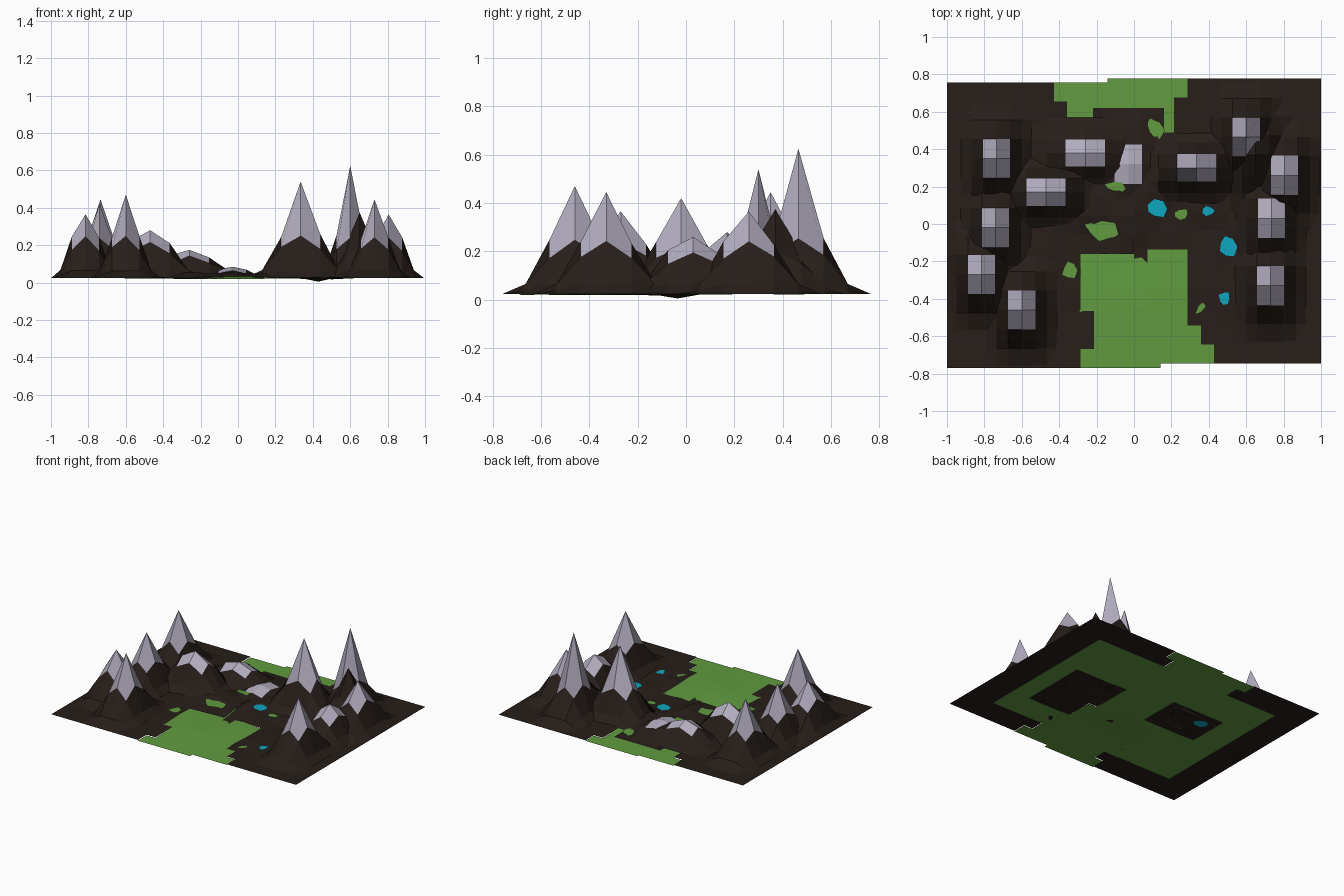
import bpy, math, random

if "Cube" in bpy.data.objects:
    bpy.data.objects.remove(bpy.data.objects["Cube"])
random.seed(4)


def material(name, rgb):
    m = bpy.data.materials.new(name)
    m.diffuse_color = (*rgb, 1)
    m.use_nodes = True
    m.node_tree.nodes["Principled BSDF"].inputs["Base Color"].default_value = m.diffuse_color
    return m


ROCK = material("rock", (0.020, 0.013, 0.010))
SNOW = material("snow", (0.45, 0.42, 0.52))
GRASS = material("grass", (0.12, 0.33, 0.05))
WATER = material("water", (0.005, 0.38, 0.52))


def make(name, verts, faces, mats, idx=None):
    me = bpy.data.meshes.new(name)
    me.from_pydata(verts, [], faces)
    for m in mats:
        me.materials.append(m)
    if idx:
        me.polygons.foreach_set("material_index", idx)
    me.update()
    ob = bpy.data.objects.new(name, me)
    bpy.context.collection.objects.link(ob)
    return ob


# Ground layout: open grass valley at front and back, rock elsewhere
def open_grass(x, y):
    if y > 0.45:
        left = -0.43 if y > 0.66 else -0.36 if y > 0.56 else 0.0
        return left < x < (0.29 if y > 0.67 else 0.21)
    if y < -0.14:
        left = -0.29 if y < -0.67 or -0.47 < y < -0.3 else -0.22
        if y > -0.22:
            left = -0.29
            if 0 < x < 0.07:
                return False
        right = 0.43 if y < -0.66 else 0.36 if y < -0.57 else 0.29
        return left < x < right
    return False


def under_grass(x, y):
    lake = 0.22 < x < 0.64 and -0.3 < y < 0.2
    hollow = -0.6 < x < -0.15 and -0.02 < y < 0.26
    return open_grass(x, y) or (abs(x) < 0.8 and -0.55 < y < 0.6 and not lake and not hollow)


BUMPS = [(-0.02, 0.02, 0.03, 0.12), (-0.25, 0.12, 0.035, 0.13), (0.08, 0.2, 0.025, 0.13),
         (0.43, -0.06, -0.028, 0.045), (0.5, -0.15, -0.008, 0.06), (0.12, 0.08, -0.015, 0.05)]


def rock_z(x, y):
    z = 0.025
    for bx, by, h, r in BUMPS:
        z += h * math.exp(-((x - bx) ** 2 + (y - by) ** 2) / r ** 2)
    if abs(x) < 0.6 and abs(y) < 0.5:
        z += random.uniform(-0.004, 0.006)
    return max(z, 0.0)


def grass_z(x, y):
    return 0.019 + 0.012 * math.exp(-(x / 0.25) ** 2 - ((y + 0.4) / 0.2) ** 2)


def sheet(name, x0, y0, y1, mat, height, keep, nx=16, ny=15):
    dx, dy = 2 / 28, (y1 - y0) / ny
    pts = [(x0 + i * dx, y0 + j * dy) for j in range(ny + 1) for i in range(nx + 1)]
    faces = []
    for j in range(ny):
        for i in range(nx):
            if keep(x0 + (i + .5) * dx, y0 + (j + .5) * dy):
                a = j * (nx + 1) + i
                faces.append((a, a + 1, a + nx + 2, a + nx + 1))
    used = sorted({v for f in faces for v in f})
    remap = {v: k for k, v in enumerate(used)}
    verts = [(*pts[v], height(*pts[v])) for v in used]
    make(name, verts, [tuple(remap[v] for v in f) for f in faces], [mat])


# Two overlapping ground tiles, slightly staggered in y
for side, x0, y0, y1, lift in (("left", -1, -0.77, 0.757, 0), ("right", -1 + 12 / 14, -0.745, 0.777, 0.002)):
    mid = (lambda x: x < 0) if side == "left" else (lambda x: x > 0)
    sheet(side + "_rock_ground", x0, y0, y1, ROCK, rock_z,
          lambda x, y: not open_grass(x, y) and mid(x))
    sheet(side + "_grass_ground", x0, y0, y1, GRASS,
          lambda x, y: grass_z(x, y) + lift, under_grass)


# Mountains: nested square rings rising to a snowy peak, with lower corners
def mountain(k, x, y, peak, shoulder, turned, snowy=True):
    short = [0, 0.073, 0.135, 0.19]
    long = [0, 0.105, 0.205, 0.3]
    sx, sy = (long, short) if turned else (short, long)
    heights = [peak, shoulder, 0.065 if shoulder > 0.1 else 0.04, 0.024]
    verts, faces, idx = [], [], []
    for j in range(-3, 4):
        for i in range(-3, 4):
            ring = max(abs(i), abs(j))
            z = heights[ring]
            if abs(i) == abs(j):
                z *= [1, 0.74, 0.6, 1][ring]
            if ring in (1, 2):
                z *= random.uniform(0.95, 1.04)
            vx = x + math.copysign(sx[abs(i)], i)
            vy = y + math.copysign(sy[abs(j)], j)
            verts.append((max(-1, min(1, vx)), max(-0.77, min(0.775, vy)), z))
    for j in range(6):
        for i in range(6):
            a = j * 7 + i
            faces.append((a, a + 1, a + 8, a + 7))
            idx.append(1 if snowy and i in (2, 3) and j in (2, 3) else 0)
    make(f"mountain_{k}", verts, faces, [ROCK, SNOW], idx)


PEAKS = [(-0.735, 0.35, 0.445, 0.24, 0), (-0.74, -0.02, 0.42, 0.23, 0),
         (-0.815, -0.27, 0.365, 0.24, 0), (-0.6, -0.46, 0.47, 0.245, 0),
         (-0.47, 0.17, 0.28, 0.22, 1), (-0.26, 0.38, 0.175, 0.14, 1),
         (-0.03, 0.32, 0.085, 0.068, 0), (0.335, 0.3, 0.54, 0.25, 1),
         (0.6, 0.465, 0.625, 0.25, 0), (0.805, 0.26, 0.365, 0.235, 0),
         (0.735, 0.03, 0.26, 0.2, 0), (0.73, -0.33, 0.445, 0.24, 0)]
for k, p in enumerate(PEAKS):
    mountain(k + 1, *p)
mountain("spur", 0.65, 0.37, 0.375, 0.2, False, False)


# Small irregular pools and grass tufts lying on the rock
def patch(name, x, y, rx, ry, mat, z):
    n = 7
    verts = []
    for i in range(n):
        a = 2 * math.pi * i / n
        r = random.uniform(0.7, 1.1)
        verts.append((x + rx * r * math.cos(a), y + ry * r * math.sin(a), z))
    make(name, verts, [tuple(range(n))], [mat])


for k, (x, y, rx, ry, z) in enumerate([(0.12, 0.08, 0.06, 0.055, 0.05), (0.395, 0.07, 0.037, 0.03, 0.036),
                                       (0.5, -0.12, 0.055, 0.065, 0.03), (0.485, -0.4, 0.033, 0.045, 0.033),
                                       (-0.47, 0.14, 0.06, 0.05, 0.02)]):
    patch(f"pool_{k + 1}", x, y, rx, ry, WATER, z)
for k, (x, y, rx, ry, z) in enumerate([(-0.16, -0.03, 0.11, 0.06, 0.045), (-0.345, -0.25, 0.045, 0.05, 0.034),
                                       (0.25, 0.05, 0.05, 0.035, 0.038), (-0.1, 0.2, 0.06, 0.03, 0.06),
                                       (0.1, 0.5, 0.06, 0.06, 0.032)]):
    patch(f"grass_patch_{k + 1}", x, y, rx, ry, GRASS, z)
